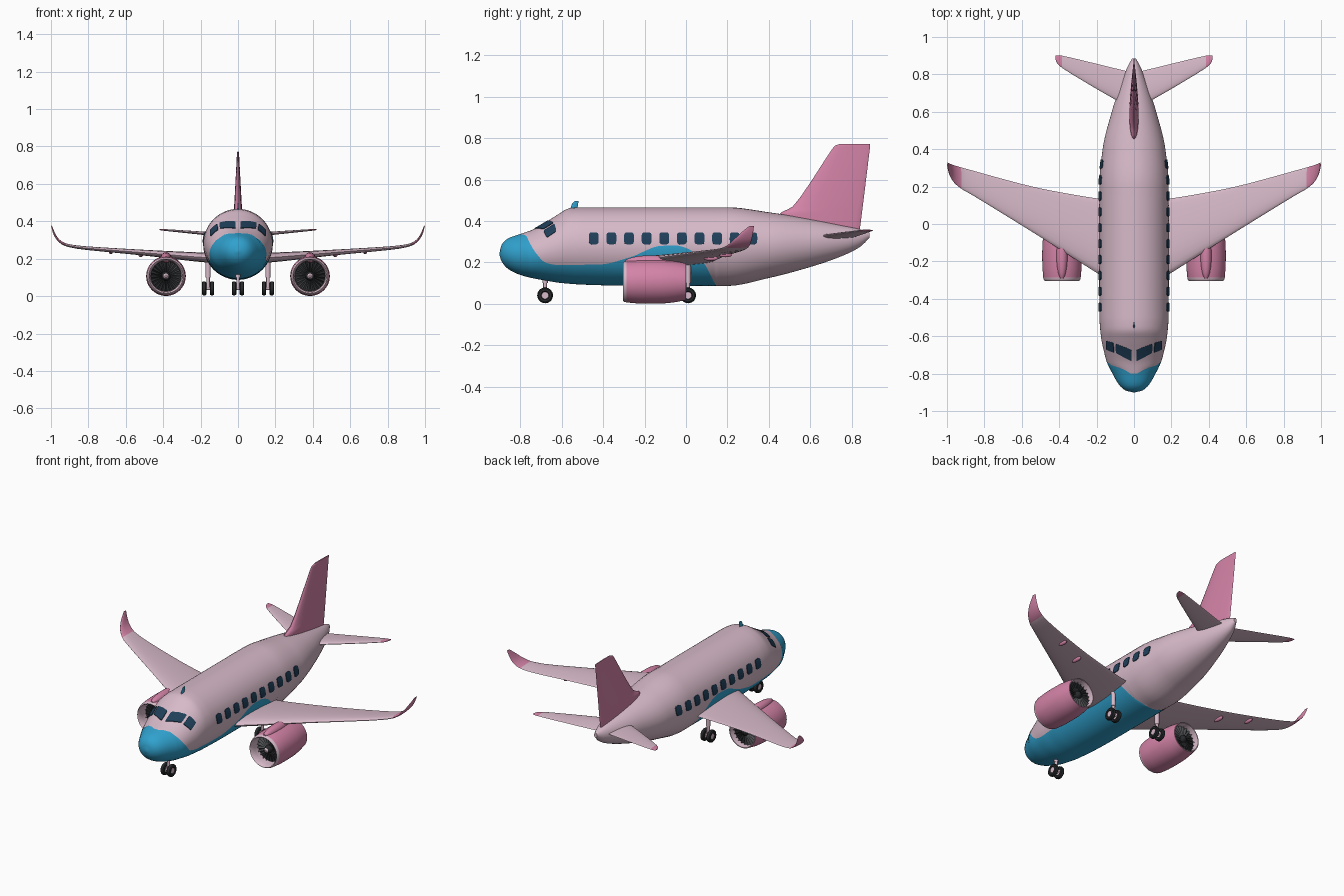
import bpy, bmesh
from math import sin, cos, pi, acos, copysign
from mathutils import Vector

if "Cube" in bpy.data.objects:
    bpy.data.objects.remove(bpy.data.objects["Cube"])


def material(name, r, g, b):
    m = bpy.data.materials.new(name)
    m.use_nodes = True
    m.diffuse_color = (r, g, b, 1)
    m.node_tree.nodes["Principled BSDF"].inputs["Base Color"].default_value = (r, g, b, 1)
    return m


pale = material("pale pink", .68, .49, .58)
pink = material("rose pink", .66, .23, .39)
blue = material("sky blue", .03, .36, .62)
navy = material("window navy", .014, .05, .1)
black = material("tyre black", .02, .022, .024)
grey = material("blade grey", .07, .075, .08)


def build(name, grids, mats, rule=None, mirror=False, caps=True, sharp=.6):
    """Skin each list of closed rings; rule(centre, segment) picks the colour."""
    bm = bmesh.new()
    for rings in grids:
        rings = [[Vector(p) for p in r] for r in rings]
        n = len(rings[0])
        if caps:
            ends = [[sum(r, Vector()) / n] * n for r in (rings[0], rings[-1])]
            rings = [ends[0]] + rings + [ends[1]]
        vs = [[bm.verts.new(p) for p in r] for r in rings]
        for a, b in zip(vs, vs[1:]):
            for i in range(n):
                j = (i + 1) % n
                f = bm.faces.new((a[i], a[j], b[j], b[i]))
                if rule:
                    f.material_index = rule(f.calc_center_median(), i)
    bmesh.ops.remove_doubles(bm, verts=bm.verts, dist=.00005)
    bmesh.ops.recalc_face_normals(bm, faces=bm.faces)
    me = bpy.data.meshes.new(name)
    bm.to_mesh(me)
    bm.free()
    for m in mats:
        me.materials.append(m)
    me.shade_smooth()
    me.set_sharp_from_angle(angle=sharp)
    ob = bpy.data.objects.new(name, me)
    bpy.context.collection.objects.link(ob)
    if mirror:
        ob.modifiers.new("Mirror", 'MIRROR')
    return ob


def lathe(profile, axis, centre, n=32):
    """Rings of (radius, offset) turned about the x, y or z axis."""
    k = "xyz".index(axis)
    rings = []
    for r, h in profile:
        ring = []
        for i in range(n):
            p = [0, 0, 0]
            p[k] = h
            p[(k + 1) % 3] = r * cos(2 * pi * i / n)
            p[(k + 2) % 3] = r * sin(2 * pi * i / n)
            ring.append(Vector(p) + Vector(centre))
        rings.append(ring)
    return rings


def ellipsoid(centre, r, half):
    return lathe([(r * sin(pi * i / 12), -half * cos(pi * i / 12)) for i in range(1, 12)], "y", centre, 20)


def sample(table, t):
    """Monotone cubic through rows keyed by their first column."""
    t = min(max(t, table[0][0]), table[-1][0])
    k = max(i for i in range(len(table) - 1) if table[i][0] <= t)
    h = table[k + 1][0] - table[k][0]
    u = (t - table[k][0]) / h
    out = []
    for c in range(1, len(table[0])):
        d = [(b[c] - a[c]) / (b[0] - a[0]) for a, b in zip(table, table[1:])]

        def slope(i):
            if i == 0 or i == len(d):
                return d[min(i, len(d) - 1)]
            p, q = d[i - 1], d[i]
            return 2 * p * q / (p + q) if p * q > 0 else 0
        a, b = table[k][c], table[k + 1][c]
        out.append(a + (b - a) * u * u * (3 - 2 * u)
                   + h * u * (1 - u) * (slope(k) * (1 - u) - slope(k + 1) * u))
    return out


# Fuselage: y, top, bottom, half width
body = [(-.9, .245, .235, .005), (-.89, .285, .205, .045), (-.86, .315, .17, .08),
        (-.8, .337, .14, .115), (-.74, .358, .124, .145), (-.68, .392, .113, .161),
        (-.62, .43, .103, .174), (-.56, .462, .097, .181), (-.5, .466, .093, .185),
        (-.3, .466, .088, .186), (.2, .466, .087, .186), (.4, .442, .125, .168),
        (.6, .41, .178, .119), (.75, .38, .23, .07), (.84, .36, .275, .035), (.885, .345, .318, .01)]
# Height of the paint edge along y
edge = [(-.81, .345), (-.77, .328), (-.75, .285), (-.72, .24), (-.68, .2), (-.62, .188),
        (-.42, .19), (-.27, .225), (-.12, .28), (-.05, .282), (0, .27), (.07, .22), (.145, .087)]
PAINT_END = .145


def skin(y, ang, off=0):
    top, bot, w = sample(body, y)
    return Vector(((w + off) * sin(ang), y, (top + bot) / 2 + ((top - bot) / 2 + off) * cos(ang)))


def angle_at(y, z):
    top, bot, _ = sample(body, y)
    return acos(min(max((2 * z - top - bot) / (top - bot), -1), 1))


UP, LOW = 20, 16
stations = [-.9, -.898, -.894, -.889, -.88, -.87] + [-.86 + .015 * i for i in range(117)] + [.885]
rings = []
for y in stations:
    a = min(max(angle_at(y, sample(edge, y)[0]), .15), 2.95) if y < PAINT_END + .001 else 2.95
    if y < -.8:
        a = .15
    half = [a * i / UP for i in range(UP)] + [a + (pi - a) * i / LOW for i in range(LOW + 1)]
    rings.append([skin(y, t) for t in half + [-t for t in half[-2:0:-1]]])
build("fuselage", [rings], [pale, blue],
      lambda c, i: int(c.y < -.805 or (UP <= i < UP + 2 * LOW and c.y < PAINT_END)))


# Windows: rounded plates that follow the skin
def plate(corners, power):
    rings = []
    for s, off in ((1, -.004), (1, .004), (.7, .004), (.35, .004)):
        ring = []
        for i in range(28):
            c, d = cos(2 * pi * i / 28), sin(2 * pi * i / 28)
            u = .5 + .5 * s * copysign(abs(c) ** power, c)
            v = .5 + .5 * s * copysign(abs(d) ** power, d)
            (y0, a0), (y1, a1), (y2, a2), (y3, a3) = corners
            y = (y0 * (1 - u) + y1 * u) * (1 - v) + (y3 * (1 - u) + y2 * u) * v
            a = (a0 * (1 - u) + a1 * u) * (1 - v) + (a3 * (1 - u) + a2 * u) * v
            ring.append(skin(y, a, off))
        rings.append(ring)
    return rings


cabin = []
for i in range(10):
    y = -.445 + .085 * i
    lo, hi = angle_at(y, .287), angle_at(y, .344)
    cabin.append(plate([(y - .024, lo), (y + .024, lo), (y + .024, hi), (y - .024, hi)], .5))
build("cabin_windows", cabin, [navy], mirror=True)
build("cockpit_windows", [
    plate([(-.735, .08), (-.69, .64), (-.64, .61), (-.672, .08)], .2),
    plate([(-.688, .73), (-.672, 1.1), (-.625, 1.02), (-.635, .69)], .2)], [navy], mirror=True)


# Flying surfaces: x, z, leading y, trailing y, thickness
def foil(rows, steps=4, n=24):
    table = [(i,) + r for i, r in enumerate(rows)]
    last = len(rows) - 1
    rings = []
    for k in range(last * steps + 1):
        t = k / steps
        x, z, y0, y1, th = sample(table, t)
        p, q = sample(table, t - .1), sample(table, t + .1)
        tan = Vector((q[0] - p[0], 0, q[1] - p[1])).normalized()
        ring = []
        for i in range(n):
            a = 2 * pi * i / n
            h = th / 2 * sin(a) * (.9 - .4 * cos(a))
            ring.append((x - tan.z * h, (y0 + y1) / 2 + (y1 - y0) / 2 * cos(a), z + tan.x * h))
        rings.append(ring)
    return rings


build("wings", [foil([(.1, .203, -.32, .125, .055), (.185, .207, -.27, .135, .053),
                      (.5, .232, -.07, .19, .032), (.86, .262, .152, .285, .018),
                      (.925, .276, .19, .303, .015), (.965, .305, .225, .315, .012),
                      (.985, .34, .262, .323, .01), (.997, .376, .305, .328, .005)])],
      [pale, pink], lambda c, i: int(c.x > .925), mirror=True)
build("tailplanes", [foil([(.01, .322, .62, .81, .026), (.1, .329, .665, .832, .022),
                           (.385, .353, .835, .9, .01), (.41, .355, .858, .902, .008),
                           (.42, .356, .88, .9, .004)])],
      [pale, pink], lambda c, i: int(c.x > .385), mirror=True)
build("tail_fin", [foil([(0, .34, .45, .836, .052), (0, .43, .452, .848, .05),
                         (0, .47, .515, .853, .044), (0, .74, .7, .886, .014),
                         (0, .764, .72, .889, .012), (0, .772, .745, .888, .008)])], [pink])
build("antenna", [foil([(0, .455, -.56, -.525, .009), (0, .485, -.548, -.52, .007),
                        (0, .497, -.537, -.519, .004)])], [blue])

# Engines
EX, EZ = .385, .107
nacelle = [(.082, -.01), (.08, -.15), (.082, -.27), (.087, -.298), (.092, -.304), (.097, -.298),
           (.1, -.287), (.105, -.23), (.106, -.17), (.105, -.11), (.1, -.06), (.089, 0), (.084, 0), (.082, -.01)]


def nacelle_colour(c, i):
    r = ((c.x - EX) ** 2 + (c.z - EZ) ** 2) ** .5
    return int(r > .089 and c.y > -.288)


build("engine_nacelles", [lathe(nacelle, "y", (EX, 0, EZ), 48)], [pale, pink], nacelle_colour, True, False)
build("engine_cores", [lathe([(.081, -.235), (.081, -.04)], "y", (EX, 0, EZ), 48)], [black], mirror=True)
blades = []
for y in (-.242, -.033):
    for i in range(22):
        blade = []
        for r, twist in ((.02, .1), (.08, .055)):
            a = 2 * pi * i / 22
            ends = []
            for side in (-1, 1):
                b = a + side * twist
                ends.append(Vector((EX + r * sin(b), y + side * .006, EZ + r * cos(b))))
            thick = Vector((0, .0015, 0))
            blade.append([ends[0] - thick, ends[1] - thick, ends[1] + thick, ends[0] + thick])
        blades.append(blade)
build("fan_blades", blades, [grey], mirror=True)
build("fan_spinners", [lathe([(.006, -.282), (.014, -.274), (.024, -.25), (.026, -.23)], "y", (EX, 0, EZ), 24),
                       lathe([(.026, -.045), (.022, -.022), (.006, -.005)], "y", (EX, 0, EZ), 24)],
      [pale, black], lambda c, i: int(c.y > -.27), mirror=True)
build("engine_pylons", [ellipsoid((EX, -.17, .204), .03, .125)], [pink], mirror=True)
build("flap_fairings", [ellipsoid((.52, .12, .22), .012, .035), ellipsoid((.68, .19, .236), .011, .032)],
      [pink], mirror=True)

# Landing gear
tyre = [(.017, -.008), (.021, -.012), (.031, -.012), (.036, -.008), (.038, 0)]
tyre += [(r, -h) for r, h in reversed(tyre[:-1])]
WZ = .041


def wheels(name, xs, y):
    build(name, [lathe(tyre, "x", (x, y, WZ), 28) for x in xs], [black, pale],
          lambda c, i: int((c.y - y) ** 2 + (c.z - WZ) ** 2 < .018 ** 2), mirror=True)


def strut(name, x, y, top, mirror):
    build(name, [lathe([(.009, WZ), (.009, .1), (.013, .1), (.013, top)], "z", (x, y, 0), 16),
                 lathe([(.008, -.024), (.008, .024)], "x", (x, y, WZ), 16)], [pale], mirror=mirror)


wheels("nose_wheels", [.021], -.68)
strut("nose_strut", 0, -.68, .14, False)
wheels("main_wheels", [.139, .181], .01)
strut("main_struts", .16, .01, .212, True)
